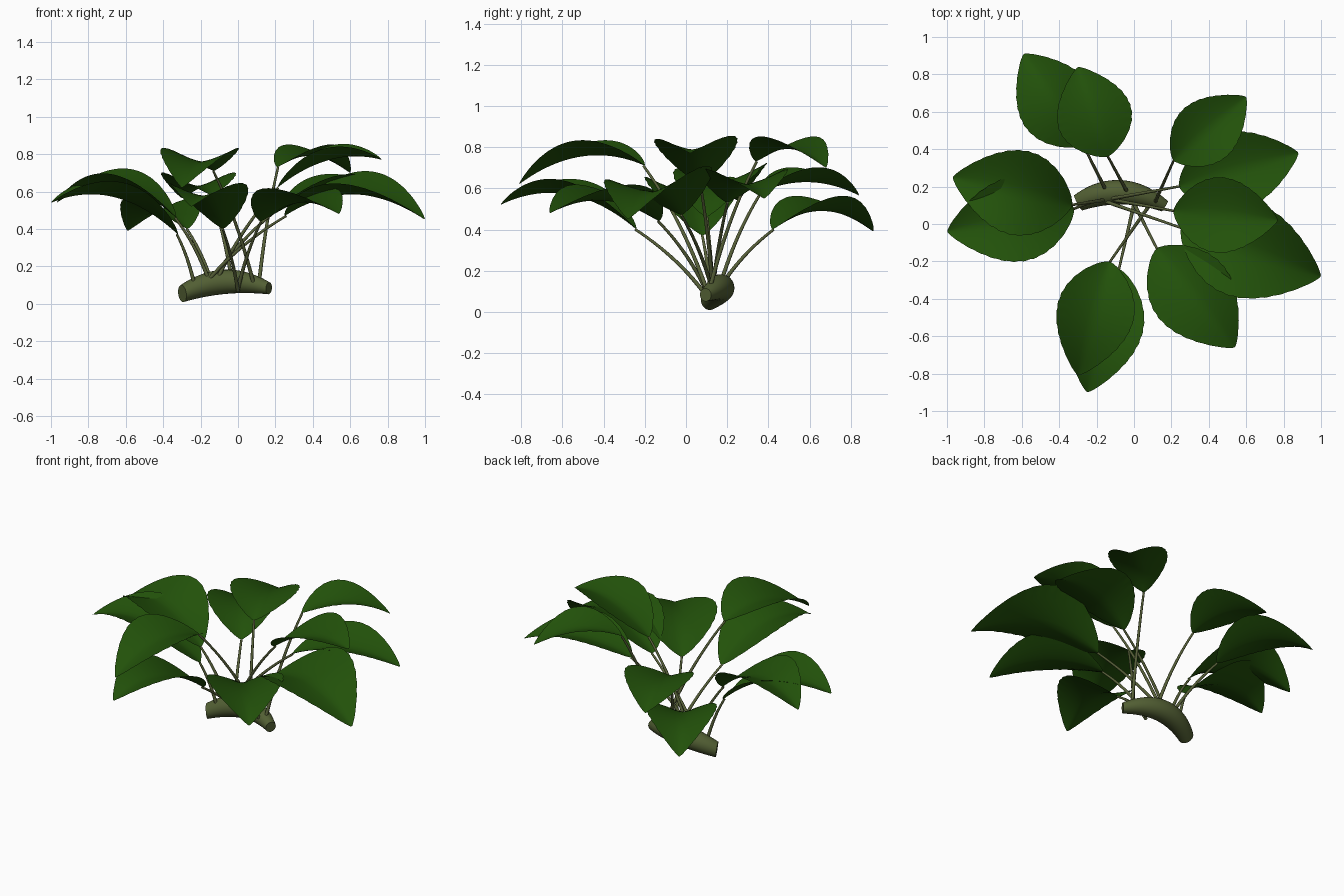
import bpy, bmesh, math
from mathutils import Vector

if "Cube" in bpy.data.objects:
    bpy.data.objects.remove(bpy.data.objects["Cube"])


def material(name, rgb):
    m = bpy.data.materials.new(name)
    m.diffuse_color = (*rgb, 1)
    m.use_nodes = True
    m.node_tree.nodes["Principled BSDF"].inputs["Base Color"].default_value = m.diffuse_color
    return m


LEAF = material("leaf green", (0.016, 0.083, 0.003))
STEM = material("stem olive", (0.095, 0.118, 0.040))
ROOT = material("rhizome olive", (0.085, 0.115, 0.034))


def bez(a, c, b, t):
    """Quadratic curve from a to b with control point c."""
    return a * (1 - t) ** 2 + c * (2 * t * (1 - t)) + b * t * t


def finish(bm, name, mat):
    bmesh.ops.recalc_face_normals(bm, faces=bm.faces)
    me = bpy.data.meshes.new(name)
    bm.to_mesh(me)
    bm.free()
    me.materials.append(mat)
    ob = bpy.data.objects.new(name, me)
    bpy.context.collection.objects.link(ob)
    return ob


def tube(name, a, c, b, radius, mat, sides, steps, flatten=1.0):
    """Round tube along a curve; flatten < 1 keeps the rings more upright."""
    bm = bmesh.new()
    rings = []
    for i in range(steps + 1):
        t = i / steps
        p = bez(a, c, b, t)
        d = (c - a) * (1 - t) + (b - c) * t
        d.z *= flatten
        d.normalize()
        ref = Vector((0, 0, 1)) if flatten < 1 else Vector((0.3, 0.2, 0)).cross(b - a)
        u = d.cross(ref).normalized()
        v = d.cross(u)
        rings.append([bm.verts.new(p + (u * math.cos(k) + v * math.sin(k)) * radius(t))
                      for k in (2 * math.pi * j / sides for j in range(sides))])
    for r, s in zip(rings, rings[1:]):
        for j in range(sides):
            k = (j + 1) % sides
            bm.faces.new((r[j], r[k], s[k], s[j])).smooth = True
    bm.faces.new(rings[0])
    bm.faces.new(rings[-1])
    return finish(bm, name, mat)


def leaf(name, base, tip, mid_z, half, roll):
    """Arched, channelled oval blade with a finely scalloped edge."""
    mid = (base + tip) / 2
    mid.z = mid_z
    ctrl = mid * 2 - (base + tip) / 2
    axis = (tip - base).to_2d().normalized()
    side = Vector((-axis.y, axis.x, 0))
    n, m = 48, 6
    bm = bmesh.new()
    rows = []
    for i in range(n + 1):
        t = 0.004 + 0.992 * i / n
        p = bez(base, ctrl, tip, t)
        w = half * math.sin(math.pi * t ** 0.85) ** 0.8
        row = []
        for j in range(-m, m + 1):
            s = j / m
            edge = w * (1 + (0.015 * (i % 4 in (1, 2)) if abs(j) == m else 0))
            up = w * (0.36 * abs(s) ** 1.4 + roll * s)
            row.append(bm.verts.new(p + side * (s * edge) + Vector((0, 0, up))))
        rows.append(row)
    for r, q in zip(rows, rows[1:]):
        for j in range(2 * m):
            bm.faces.new((r[j], q[j], q[j + 1], r[j + 1])).smooth = True
    return finish(bm, name, LEAF)


# Creeping rhizome, thickest in the middle
tube("rhizome", Vector((-0.298, 0.113, 0.055)), Vector((-0.07, 0.235, 0.167)),
     Vector((0.165, 0.095, 0.083)),
     lambda t: 0.046 + 0.09 * t * (1 - t) - 0.014 * t * t, ROOT, 24, 24, 0.3)

# Leaves: blade base, blade tip, midrib height at centre, half width, roll, stem root
LEAVES = [
    ((-0.27, 0.42, 0.40), (-0.59, 0.91, 0.39), 0.49, 0.205, 0, (-0.14, 0.16, 0.11)),
    ((-0.14, 0.36, 0.58), (-0.30, 0.84, 0.565), 0.63, 0.20, 0, (-0.03, 0.16, 0.11)),
    ((0.21, 0.34, 0.73), (0.60, 0.68, 0.70), 0.79, 0.17, 0, (0.11, 0.11, 0.09)),
    ((0.24, 0.20, 0.53), (0.88, 0.38, 0.55), 0.62, 0.21, 0, (-0.15, 0.13, 0.11)),
    ((0.21, 0.07, 0.62), (0.77, 0.02, 0.77), 0.77, 0.20, 0.04, (-0.12, 0.13, 0.11)),
    ((0.25, -0.02, 0.47), (1.00, -0.28, 0.45), 0.585, 0.255, 0.13, (-0.18, 0.13, 0.10)),
    ((0.12, -0.13, 0.44), (0.54, -0.66, 0.48), 0.54, 0.22, 0, (0.00, 0.11, 0.08)),
    ((-0.13, -0.20, 0.71), (-0.30, -0.81, 0.62), 0.755, 0.205, 0, (0.09, 0.11, 0.08)),
    ((-0.08, -0.24, 0.40), (-0.25, -0.90, 0.52), 0.57, 0.205, 0, (0.00, 0.105, 0.07)),
    ((-0.33, 0.10, 0.46), (-0.97, 0.25, 0.54), 0.63, 0.225, -0.06, (-0.15, 0.13, 0.11)),
    ((-0.32, 0.08, 0.37), (-1.00, -0.04, 0.54), 0.57, 0.225, 0, (-0.23, 0.12, 0.09)),
]
for i, (base, tip, mid_z, half, roll, root) in enumerate(LEAVES, 1):
    base, tip, root = Vector(base), Vector(tip), Vector(root)
    ctrl = root.lerp(base, 0.40)
    ctrl.z = root.z + (base.z - root.z) * 0.58
    tube(f"leaf_stem_{i}", root, ctrl, base + (tip - base) * 0.01,
         lambda t: 0.0105 - 0.004 * t, STEM, 10, 14)
    leaf(f"leaf_blade_{i}", base, tip, mid_z, half, roll)
